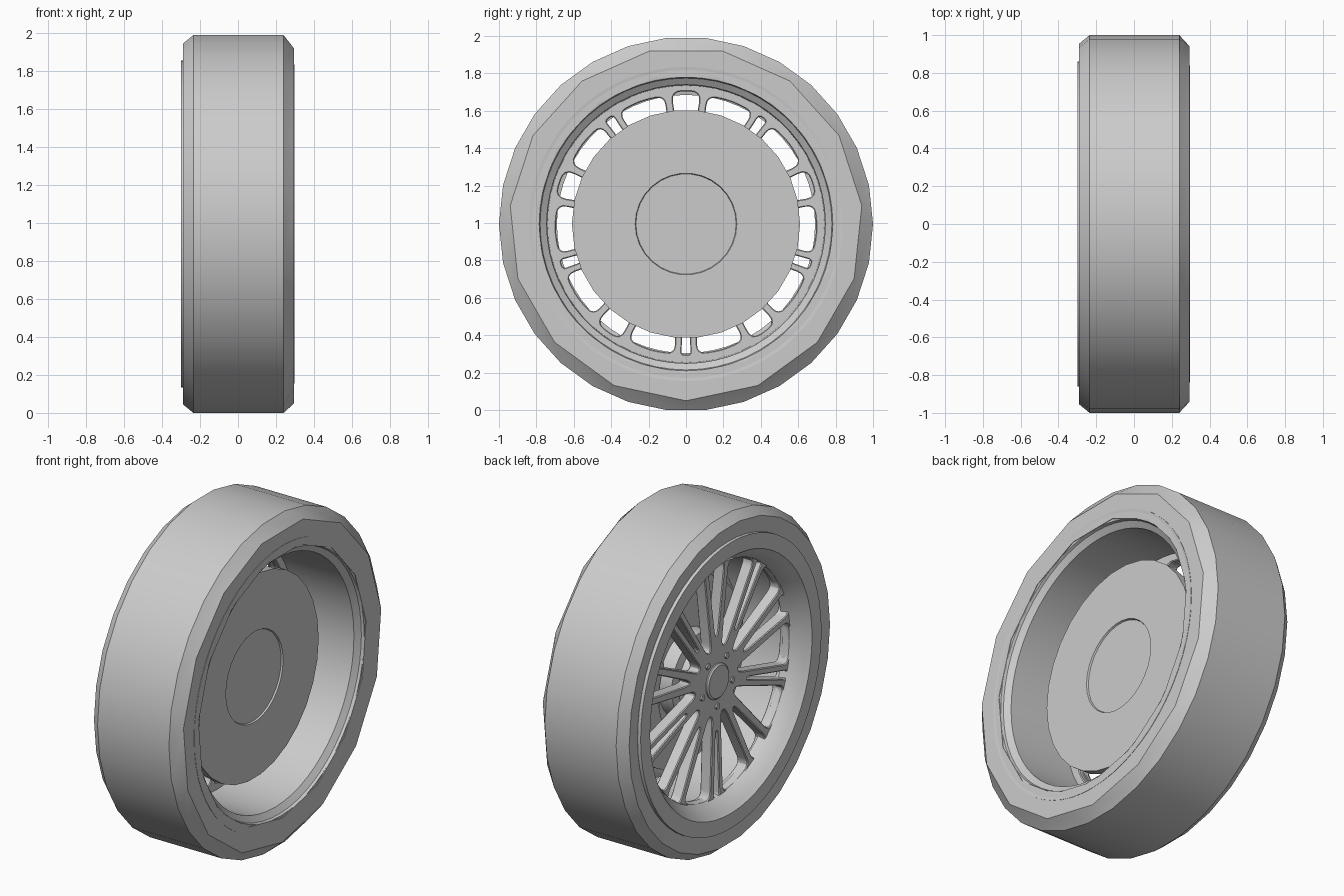
import bpy, bmesh, math
from mathutils import Matrix, Vector

cube = bpy.data.objects.get("Cube")
if cube:
    bpy.data.objects.remove(cube, do_unlink=True)

AXLE_Z = 0.9945

grey = bpy.data.materials.new("plain grey")
grey.use_nodes = True
grey.diffuse_color = (0.6, 0.6, 0.6, 1)
grey.node_tree.nodes["Principled BSDF"].inputs["Base Color"].default_value = (0.6, 0.6, 0.6, 1)


def finish(name, mesh, angle=30):
    """Link a mesh as a named, shaded part."""
    obj = bpy.data.objects.new(name, mesh)
    bpy.context.collection.objects.link(obj)
    mesh.materials.clear()
    mesh.materials.append(grey)
    bpy.ops.object.select_all(action='DESELECT')
    obj.select_set(True)
    bpy.context.view_layer.objects.active = obj
    bpy.ops.object.shade_smooth_by_angle(angle=math.radians(angle))
    return obj


def from_bmesh(name, bm, angle=30):
    bmesh.ops.recalc_face_normals(bm, faces=bm.faces)
    mesh = bpy.data.meshes.new(name)
    bm.to_mesh(mesh)
    bm.free()
    return finish(name, mesh, angle)


def ring(bm, x, r, n, start=0.0, cy=0.0, cz=0.0):
    """Circle of vertices around an axis parallel to x."""
    verts = []
    for i in range(n):
        t = start + math.tau * i / n
        verts.append(bm.verts.new((x, cy + r * math.cos(t), AXLE_Z + cz + r * math.sin(t))))
    return verts


def bridge(bm, a, b):
    n = len(a)
    for i in range(n):
        j = (i + 1) % n
        bm.faces.new((a[i], a[j], b[j], b[i]))


def lathe(name, profile, n, closed=False, cy=0.0, cz=0.0):
    """Turn an (x, radius) profile around the axle; cap the ends if open."""
    bm = bmesh.new()
    rings = [ring(bm, x, r, n, 0, cy, cz) for x, r in profile]
    for a, b in zip(rings, rings[1:]):
        bridge(bm, a, b)
    if closed:
        bridge(bm, rings[-1], rings[0])
    else:
        bm.faces.new(rings[0])
        bm.faces.new(rings[-1])
    return from_bmesh(name, bm)


# Tyre: 30-sided tread, with a coarser 15-sided sidewall on the inboard side
bm = bmesh.new()
start = math.radians(-96)
fine = [ring(bm, x, r, 30, start) for x, r in
        ((-0.27, 0.80), (-0.29, 0.955), (-0.235, 1.0), (0.24, 1.0))]
coarse = [ring(bm, 0.295, r, 15, math.radians(-90)) for r in (0.945, 0.80)]
for a, b in zip(fine, fine[1:]):
    bridge(bm, a, b)
tread, wall = fine[-1], coarse[0]
for j in range(15):
    k = (j + 1) % 15
    bm.faces.new((wall[j], tread[2 * j], tread[2 * j + 1]))
    bm.faces.new((wall[j], tread[2 * j + 1], tread[2 * k], wall[k]))
bridge(bm, *coarse)
bridge(bm, coarse[1], ring(bm, 0.22, 0.80, 15, math.radians(-90)))
from_bmesh("tyre", bm)

# Rim barrel with an outer lip and an inboard flange
lathe("rim_barrel", [
    (-0.30, 0.86), (-0.30, 0.77), (-0.275, 0.75), (-0.215, 0.70), (-0.16, 0.69),
    (-0.15, 0.74), (0.25, 0.745), (0.275, 0.78), (0.29, 0.785), (0.297, 0.84),
    (0.28, 0.84), (0.2, 0.79), (-0.2, 0.79), (-0.28, 0.86)], 60, closed=True)


# Spoked wheel face: a filled disc with rounded openings cut as inner outlines
def polar(angle, r, t):
    """Point at distance r along a direction, offset t sideways."""
    u = Vector((math.cos(angle), math.sin(angle)))
    return u * r + Vector((-u.y, u.x)) * t


def rounded(points, radius):
    out = []
    for i, p in enumerate(points):
        a, b = points[i - 1] - p, points[(i + 1) % len(points)] - p
        pa = p + a.normalized() * min(radius, a.length * 0.48)
        pb = p + b.normalized() * min(radius, b.length * 0.48)
        for s in (0, 0.25, 0.5, 0.75, 1):
            out.append(pa * (1 - s) ** 2 + p * 2 * s * (1 - s) + pb * s * s)
    return out


outlines = [[polar(math.tau * i / 60, 0.745, 0) for i in range(60)]]
for k in range(5):
    wide = math.radians(90 + 72 * k)
    narrow = wide + math.radians(36)
    # slots inside the wide and the narrow twin spokes
    outlines.append(rounded([polar(wide, r, t) for r, t in
                             ((0.27, -0.012), (0.71, -0.08), (0.71, 0.08), (0.27, 0.012))], 0.06))
    outlines.append(rounded([polar(narrow, r, t) for r, t in
                             ((0.30, -0.009), (0.70, -0.026), (0.70, 0.026), (0.30, 0.009))], 0.02))
    # gaps between neighbouring spokes, mirrored about the wide spoke
    for side in (1, -1):
        near = wide + side * math.radians(36)
        gap = [polar(wide, 0.20, 0.05 * side), polar(wide, 0.685, 0.115 * side),
               polar(wide + side * math.radians(20), 0.70, 0),
               polar(near, 0.695, -0.06 * side), polar(near, 0.20, -0.04 * side)]
        outlines.append(rounded(gap, 0.05))

curve = bpy.data.curves.new("spoke_outline", 'CURVE')
curve.dimensions = '2D'
curve.fill_mode = 'BOTH'
curve.extrude = 0.03
curve.bevel_depth = 0.005
curve.bevel_resolution = 0
curve.offset = -0.004
for points in outlines:
    spline = curve.splines.new('POLY')
    spline.points.add(len(points) - 1)
    for sp, p in zip(spline.points, points):
        sp.co = (p.x, p.y, 0, 1)
    spline.use_cyclic_u = True
helper = bpy.data.objects.new("spoke_outline", curve)
bpy.context.collection.objects.link(helper)
bpy.context.view_layer.update()
graph = bpy.context.evaluated_depsgraph_get()
face_mesh = bpy.data.meshes.new_from_object(helper.evaluated_get(graph))
bpy.data.objects.remove(helper, do_unlink=True)
face_mesh.transform(Matrix(((0, 0, 1, -0.17), (1, 0, 0, 0), (0, 1, 0, AXLE_Z), (0, 0, 0, 1))))
finish("wheel_spokes", face_mesh)

# Centre cap and lug bolts
lathe("centre_cap", [(-0.15, 0.105), (-0.212, 0.105), (-0.22, 0.095)], 32)
for k in range(5):
    t = math.radians(54 + 72 * k)
    lathe("lug_bolt", [(-0.18, 0.018), (-0.215, 0.018)], 6,
          cy=0.15 * math.cos(t), cz=0.15 * math.sin(t))

# Hub and brake rotor behind the spokes
lathe("wheel_hub", [(-0.14, 0.19), (-0.09, 0.20), (-0.08, 0.25), (0.02, 0.26)], 32)
lathe("brake_rotor", [(0.0, 0.55), (0.05, 0.55)], 48)

# Backing plate with a shallow round recess
lathe("backing_plate", [(0.04, 0.58), (0.06, 0.61), (0.11, 0.61),
                        (0.11, 0.272), (0.10, 0.268)], 30)

# Brake caliper wrapping the rear edge of the rotor
bm = bmesh.new()
steps = [math.radians(-32 + 8 * i) for i in range(9)]
arc = [(0.57, t) for t in steps] + [(0.37, t) for t in reversed(steps)]
sides = [[bm.verts.new((x, r * math.cos(t), AXLE_Z + r * math.sin(t))) for r, t in arc]
         for x in (-0.09, 0.07)]
for loop in sides:
    bm.faces.new(loop)
bridge(bm, *sides)
caliper = from_bmesh("brake_caliper", bm)
bevel = caliper.modifiers.new("soft_edges", 'BEVEL')
bevel.width = 0.02
bevel.segments = 2
